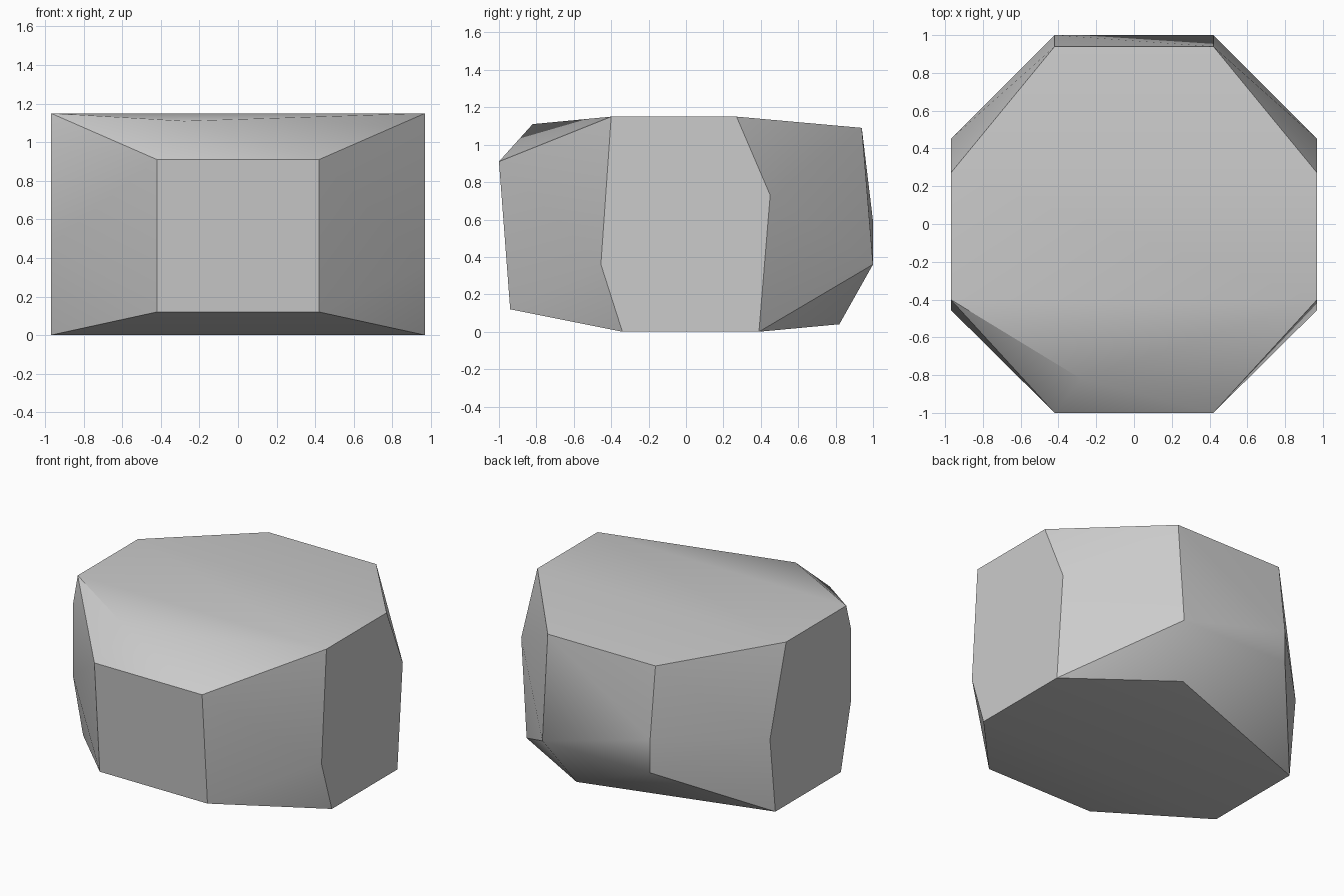
import bpy, bmesh, math

cube = bpy.data.objects.get("Cube")
if cube:
    bpy.data.objects.remove(cube, do_unlink=True)

SIDE, HALF = 0.97, 0.42   # half width of the block and of its front and back faces

# corner points shared by both sides: (x, y, z)
mirrored = [
    (SIDE, -0.40, 1.15), (SIDE, 0.27, 1.15), (SIDE, 0.39, 0), (SIDE, -0.34, 0),
    (HALF, -1, 0.91), (HALF, -0.94, 0.12), (HALF, 0.94, 1.09), (HALF, 1, 0.36),
]
# irregular corners: worn side edges, back edge, top ridge and bottom ridge
single = [
    (SIDE, 0.45, 0.73), (SIDE, -0.455, 0.36),
    (-SIDE, -0.455, 0.96), (-SIDE, -0.455, 0.47), (-SIDE, 0.45, 0.53),
    (-HALF, 1, 0.59), (-0.28, -0.82, 1.11), (0.28, 0.82, 0.04),
]
points = single + [(s * x, y, z) for x, y, z in mirrored for s in (1, -1)]

# faceted stone: convex skin over the corners, flat regions merged
bm = bmesh.new()
for p in points:
    bm.verts.new(p)
bmesh.ops.convex_hull(bm, input=bm.verts)
bmesh.ops.dissolve_limit(bm, angle_limit=math.radians(1), verts=bm.verts, edges=bm.edges)
bmesh.ops.recalc_face_normals(bm, faces=bm.faces)
mesh = bpy.data.meshes.new("stone_block")
bm.to_mesh(mesh)
bm.free()
stone = bpy.data.objects.new("stone_block", mesh)
bpy.context.collection.objects.link(stone)

# grey stone colour
grey = bpy.data.materials.new("grey_stone")
grey.use_nodes = True
color = (0.6, 0.6, 0.6, 1)
grey.diffuse_color = color
grey.node_tree.nodes["Principled BSDF"].inputs["Base Color"].default_value = color
mesh.materials.append(grey)

# soft shading across the shallow creases only
bpy.ops.object.select_all(action="DESELECT")
stone.select_set(True)
bpy.context.view_layer.objects.active = stone
bpy.ops.object.shade_smooth_by_angle(angle=math.radians(30))
